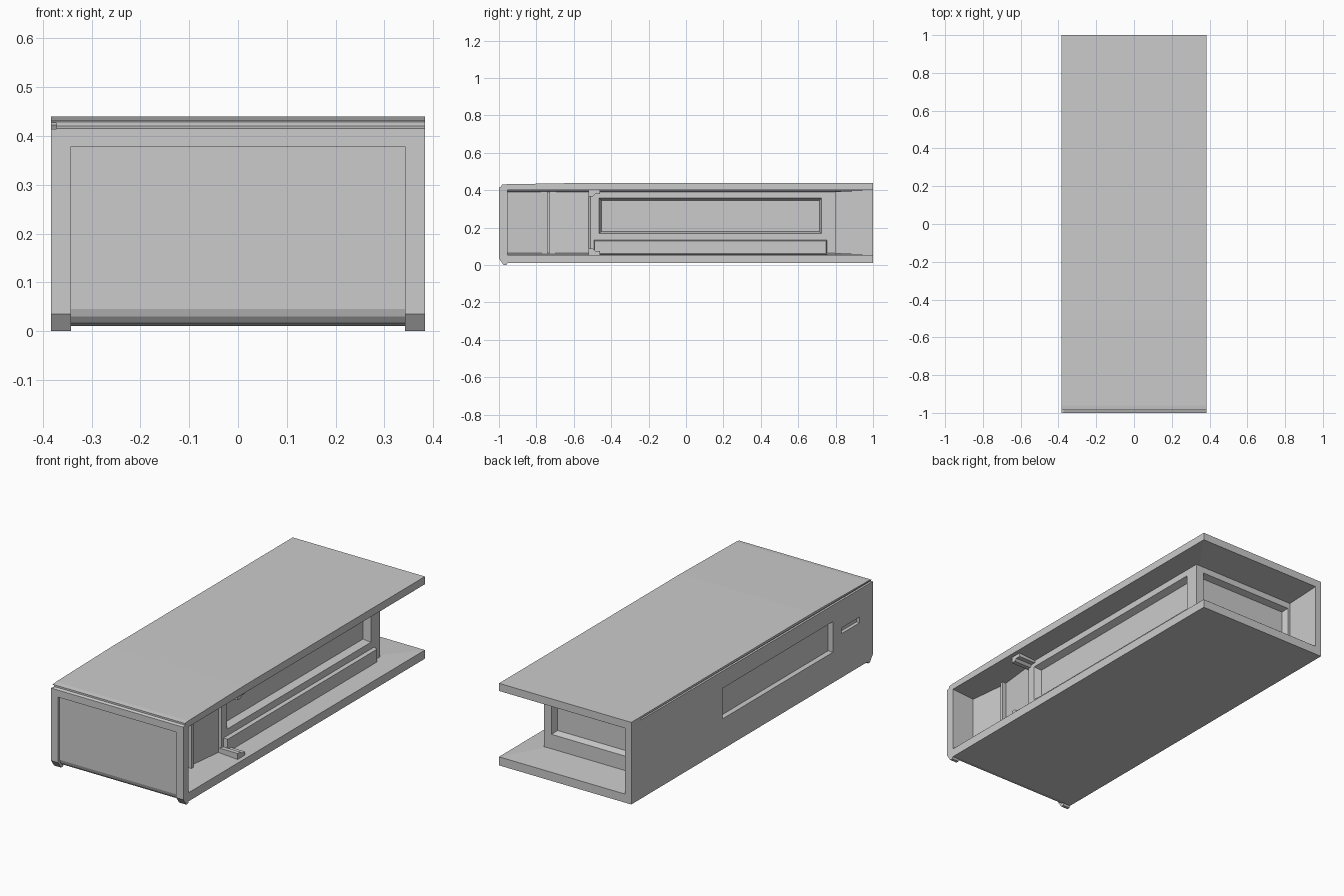
import bpy, bmesh
from mathutils import Vector

if "Cube" in bpy.data.objects:
    bpy.data.objects.remove(bpy.data.objects["Cube"])

MID = 0.2275  # mid height between floor and ceiling


def make(name, verts, faces, fix=True):
    me = bpy.data.meshes.new(name)
    me.from_pydata(verts, [], faces)
    if fix:
        bm = bmesh.new()
        bm.from_mesh(me)
        bmesh.ops.recalc_face_normals(bm, faces=bm.faces)
        bm.to_mesh(me)
        bm.free()
    ob = bpy.data.objects.new(name, me)
    bpy.context.collection.objects.link(ob)
    return ob


def prism(name, pts, axis, a, b, taper=0.0):
    """Extrude a 2D outline along an axis from a to b; taper insets the b end of rectangles."""
    mid = [sum(p[i] for p in pts) / len(pts) for i in (0, 1)]
    verts = []
    for t, inset in ((a, 0), (b, taper)):
        for p in pts:
            q = [c - inset * (1 if c > m else -1) for c, m in zip(p, mid)]
            q.insert(axis, t)
            verts.append(q)
    n = len(pts)
    faces = [tuple(range(n)), tuple(range(n, 2 * n))]
    faces += [(i, (i + 1) % n, n + (i + 1) % n, n + i) for i in range(n)]
    return make(name, verts, faces)


def rect(u0, u1, v0, v1):
    return [(u0, v0), (u1, v0), (u1, v1), (u0, v1)]


def box(name, x0, x1, y0, y1, z0, z1):
    return prism(name, rect(x0, x1, y0, y1), 2, z0, z1)


def cut(ob, cutter):
    cutter.hide_render = True
    m = ob.modifiers.new("cut", 'BOOLEAN')
    m.operation, m.solver, m.object = 'DIFFERENCE', 'EXACT', cutter
    bpy.context.view_layer.objects.active = ob
    bpy.ops.object.modifier_apply(modifier=m.name)
    bpy.data.objects.remove(cutter)


# Outer shell: side profile (y, z) extruded across the width
shell = prism("outer_shell", [
    (1, .01), (-.955, .01), (-.96, 0), (-.975, 0), (-1, .035), (-1, .415),
    (-.986, .42), (-.986, .429), (-.96, .432), (-.5, .44), (1, .44)],
    0, -.383, .383)
# Cavity open to the right and the back
cut(shell, box("cavity_cutter", -.348, .5, -.955, 1.2, .055, .40))
# Recessed front panel with a curved-under foot
cut(shell, prism("front_cutter", [
    (-1.1, -.1), (-1.1, .378), (-.987, .378), (-.987, .045), (-.982, .03),
    (-.97, .016), (-.94, .009), (-.94, -.1)], 0, -.342, .342))
# Left wall: long window, small slot, groove under the roof
cut(shell, prism("window_cutter", rect(-.67, .245, .17, .33), 0, -.383 - 1e-4, -.355))
cut(shell, prism("slot_cutter", rect(-.89, -.74, .24, .27), 0, -.383 - 1e-4, -.365))
cut(shell, prism("groove_cutter", [(-1.1, .414), (-1.1, .426), (.92, .43), (.92, .422)],
                 0, -.4, -.372))

# Inner core: plan outline with shallow angled porch panels
core = prism("inner_core", [
    (.262, .8), (.262, -.51), (.25, -.52), (.228, -.735), (.25, -.956),
    (-.35, -.956), (-.35, .8)], 2, .05, .405)
cut(core, prism("side_window_cutter", rect(-.465, .725, .168, .358), 0, .2621, .225, .012))
cut(core, prism("back_window_cutter", rect(-.335, .218, .14, .358), 1, .8001, .765, .01))

# Long ledge below the side window
prism("side_ledge", rect(-.495, .755, .05, .135), 0, .25, .282, .006)
# Porch mullion
box("porch_mullion", .2, .25, -.742, -.726, .06, .395)

# Gently sloped floor and ceiling, and stepped ribs beside the porch
for name, s in (("floor", 1), ("ceiling", -1)):
    def z(v):
        return v if s == 1 else 2 * MID - v
    o, i = z(.0552), z(.066)
    v = [(.383, -.955, o), (.383, 1, o), (-.348, 1, o),
         (.22, -.955, i), (.22, .765, i), (-.348, .765, i)]
    f = [(0, 1, 4, 3), (1, 2, 5, 4)]
    if s == -1:
        f = [q[::-1] for q in f]
    make(name + "_slope", v, f, fix=False)
    prism(name + "_rib", [(y, z(h)) for y, h in (
        (-.52, .05), (-.52, .088), (-.497, .088), (-.485, .076), (-.46, .076), (-.46, .05))],
        0, .23, .362)
